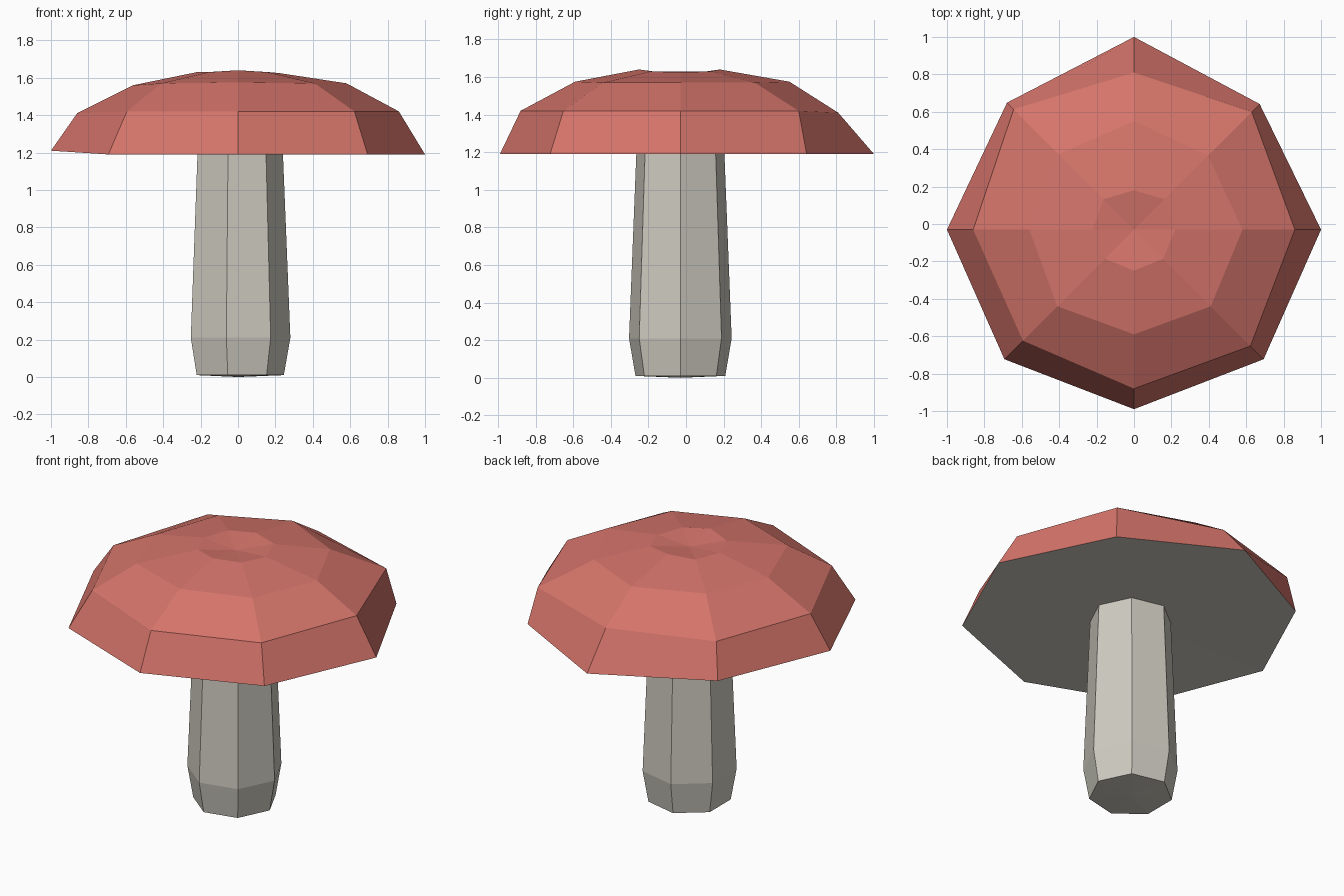
import bpy, bmesh
from math import cos, sin, tau

cube = bpy.data.objects.get("Cube")
if cube:
    bpy.data.objects.remove(cube, do_unlink=True)

CENTRE_Y = -0.03


def make_material(name, colour):
    mat = bpy.data.materials.new(name)
    mat.use_nodes = True
    mat.diffuse_color = colour
    mat.node_tree.nodes["Principled BSDF"].inputs["Base Color"].default_value = colour
    return mat


red = make_material("cap red", (0.66, 0.175, 0.145, 1))
cream = make_material("stem cream", (0.62, 0.60, 0.53, 1))


def add_ring(bm, radii, heights):
    """One loop of vertices, evenly spaced in angle, with its own radii and heights."""
    count = len(radii)
    ring = []
    for i, (radius, height) in enumerate(zip(radii, heights)):
        angle = tau * i / count
        ring.append(bm.verts.new((radius * cos(angle), CENTRE_Y + radius * sin(angle), height)))
    return ring


def bridge(bm, lower, upper):
    for i in range(len(lower)):
        j = (i + 1) % len(lower)
        bm.faces.new((lower[i], lower[j], upper[j], upper[i]))


def fan(bm, ring, height):
    tip = bm.verts.new((0, CENTRE_Y, height))
    return [bm.faces.new((ring[i - 1], ring[i], tip)) for i in range(len(ring))]


def loft(name, rings, bottom, top, materials):
    """Stack rings into a closed solid; the underside takes the last material."""
    bm = bmesh.new()
    loops = [add_ring(bm, radii, heights) for radii, heights in rings]
    for lower, upper in zip(loops, loops[1:]):
        bridge(bm, lower, upper)
    for face in fan(bm, loops[0], bottom):
        face.material_index = len(materials) - 1
    fan(bm, loops[-1], top)
    bmesh.ops.recalc_face_normals(bm, faces=bm.faces)
    mesh = bpy.data.meshes.new(name)
    bm.to_mesh(mesh)
    bm.free()
    for mat in materials:
        mesh.materials.append(mat)
    obj = bpy.data.objects.new(name, mesh)
    bpy.context.collection.objects.link(obj)
    return obj


# Eight-sided cap with slightly uneven rings and a shallow dip on top
rim = [1, .95, 1.03, .96, 1, .98, .96, .98]
shoulder = [.86, .89, .84, .91, .86, .84, .85, .88]
crown = [.58, .56, .58, .57, .56, .58, .56, .58]
summit = [.22, .23, .21, .23, .22, .22, .22, .22]
loft("mushroom_cap", [
    (rim, [1.19] * 4 + [1.21] + [1.19] * 3),
    (shoulder, [1.42, 1.42, 1.41, 1.42, 1.41, 1.42, 1.42, 1.42]),
    (crown, [1.57, 1.57, 1.575, 1.57, 1.56, 1.57, 1.575, 1.57]),
    (summit, [1.625, 1.63, 1.64, 1.63, 1.63, 1.63, 1.64, 1.63]),
], 1.19, 1.61, [red, cream])

# Seven-sided stem that swells near the foot
SIDES = 7
stem_profile = [(.245, .01), (.28, .21), (.255, .83), (.24, 1.2)]
loft("mushroom_stem", [([r] * SIDES, [z] * SIDES) for r, z in stem_profile],
     0, 1.2, [cream])
